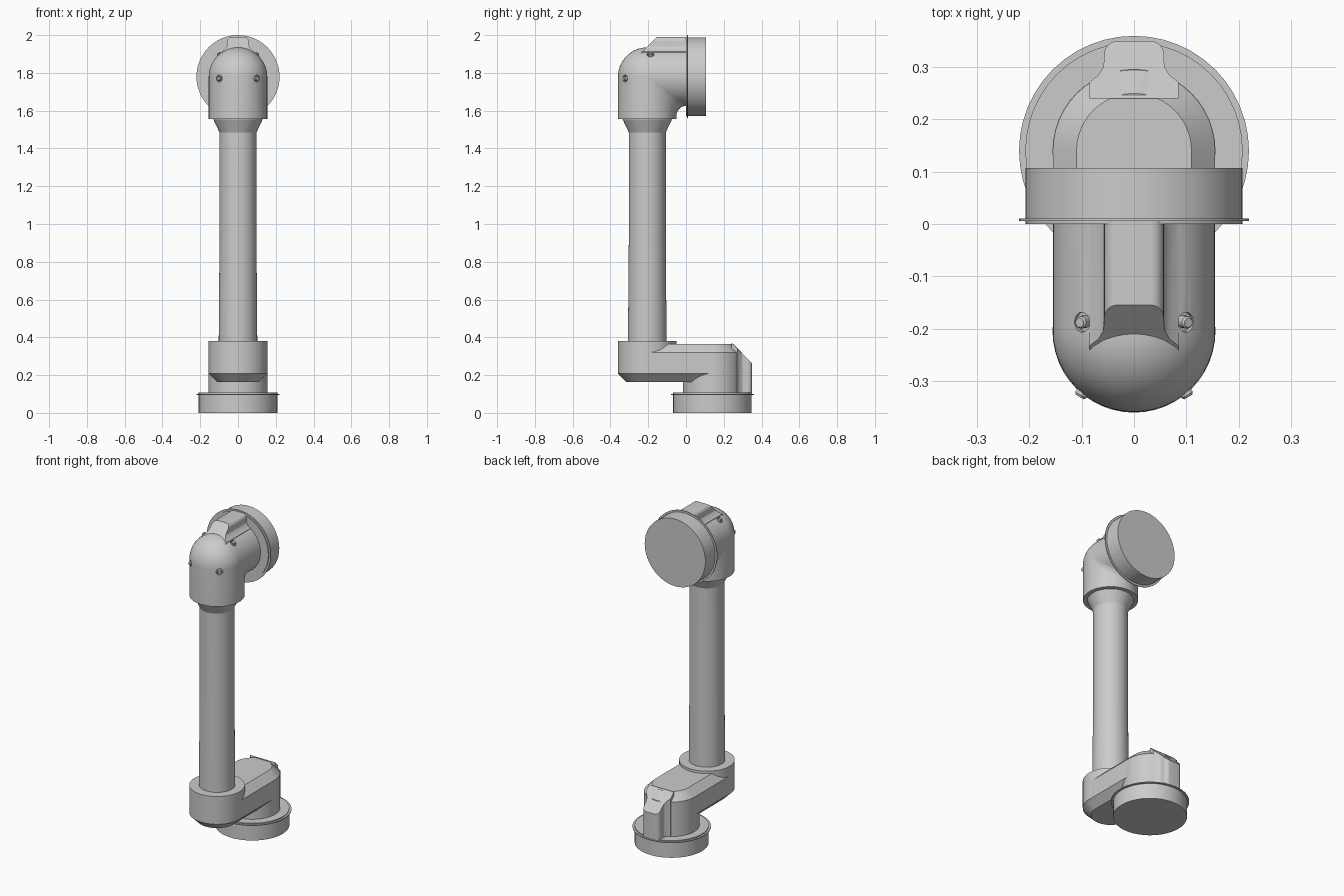
import bpy, bmesh
from math import sin, cos, pi, radians
from mathutils import Matrix, Vector

if "Cube" in bpy.data.objects:
    bpy.data.objects.remove(bpy.data.objects["Cube"])

SEG = 48
ARM_Y, JOINT_Y, TOP_Z, R = -0.205, 0.14, 1.78, 0.155
LOW = Matrix.Translation((0, JOINT_Y, 0))
HIGH = Matrix.Translation((0, 0.107, TOP_Z)) @ Matrix.Rotation(pi / 2, 4, 'X')


def finish(name, bm, matrix=Matrix()):
    bmesh.ops.remove_doubles(bm, verts=bm.verts, dist=1e-5)
    bmesh.ops.transform(bm, matrix=matrix, verts=bm.verts)
    bmesh.ops.recalc_face_normals(bm, faces=bm.faces)
    me = bpy.data.meshes.new(name)
    bm.to_mesh(me)
    bm.free()
    ob = bpy.data.objects.new(name, me)
    bpy.context.collection.objects.link(ob)
    return ob


def skin(bm, rings):
    """Bridge successive closed rings and cap both ends."""
    rings = [[bm.verts.new(p) for p in ring] for ring in rings]
    n = len(rings[0])
    for a, b in zip(rings, rings[1:]):
        for i in range(n):
            j = (i + 1) % n
            bm.faces.new((a[i], a[j], b[j], b[i]))
    bm.faces.new(rings[0])
    bm.faces.new(rings[-1])


def loft(name, profile, matrix=Matrix(), span=0.0, seg=SEG):
    """Round (span 0) or slot-shaped solid from (radius, z) pairs."""
    bm = bmesh.new()
    rings = []
    for r, z in profile:
        ring = []
        for half in (0, 1):
            for i in range(seg // 2 + 1):
                a = pi * half + 2 * pi * i / seg
                ring.append((r * cos(a), r * sin(a) + (0 if half else span), z))
        if not span:
            ring = ring[:seg // 2] + ring[seg // 2 + 1:-1]
        rings.append(ring)
    skin(bm, rings)
    return finish(name, bm, matrix)


def joint(prefix, matrix):
    # Flange disc with a thin rim near its joint face
    loft(prefix + "_flange", [(0.208, 0), (0.208, 0.096), (0.22, 0.096),
                              (0.22, 0.101), (0.208, 0.101), (0.208, 0.107)], matrix)
    # Rib with flared root and sloped end
    half = [(0.085, 0.10), (0.085, 0.132), (0.068, 0.145), (0.059, 0.16), (0.057, 0.175)]
    half += [(0.032 + 0.025 * cos(radians(a)), 0.185 + 0.025 * sin(radians(a)))
             for a in range(0, 91, 15)]
    outline = half + [(-x, y) for x, y in reversed(half)]
    bm = bmesh.new()
    skin(bm, [[(x, y, z) for x, y in outline] for z in (0.1, 0.4)])
    cut = bmesh.ops.bisect_plane(bm, geom=bm.verts[:] + bm.edges[:] + bm.faces[:],
                                 plane_co=(0, 0.21, 0.262), plane_no=(0, 1, 1),
                                 clear_outer=True)
    edges = [e for e in cut['geom_cut'] if isinstance(e, bmesh.types.BMEdge)]
    bmesh.ops.holes_fill(bm, edges=edges)
    finish(prefix + "_rib", bm, matrix)


joint("base", LOW)
joint("top", HIGH)

# Offset lower link: neck, chamfered slot body and tube collar
arm = Matrix.Translation((0, ARM_Y, 0))
loft("base_neck", [(R + .001, 0.1), (R + .001, 0.319)], LOW)
loft("lower_link", [(0.11, 0.163), (R, 0.208), (R, 0.32), (0.11, 0.365)],
     arm, span=JOINT_Y - ARM_Y)
loft("tube_collar", [(R + .001, 0.208), (R + .001, 0.38)], arm)

# Long tube, slightly thicker at the foot and flared under the elbow
loft("arm_tube", [(0.102, 0.3), (0.102, 0.40), (0.098, 0.9), (0.098, 1.485),
                  (0.13, 1.553), (0.13, 1.56)], arm)

# Elbow: each line runs up, turns over an arc, then runs back to the flange
lines = []
for k in range(SEG):
    a = 2 * pi * k / SEG
    s = sin(a)
    x = R * cos(a)
    if s > 0:
        rad, cy, cz = R * s, ARM_Y, TOP_Z
    else:
        rad = -0.05 * s
        cy, cz = ARM_Y - R * s + rad, TOP_Z + R * s - rad
    path = [(x, ARM_Y - R * s, 1.555)]
    for i in range(15):
        t = pi / 2 * i / 14
        path.append((x, cy - rad * cos(t), cz + rad * sin(t)))
    path.append((x, 0.01, TOP_Z + R * s))
    lines.append(path)
bm = bmesh.new()
skin(bm, list(zip(*lines)))
elbow = finish("elbow", bm)

# Screws sunk in round pockets, mirrored left and right
for side in (-1, 1):
    for label, pos, axis in (("front", (0.1, -0.324, 1.77), (0.5, -0.86, 0)),
                             ("upper", (0.1, -0.188, 1.899), (0.5, -0.1, 0.86))):
        direction = Vector((axis[0] * side, axis[1], axis[2]))
        m = (Matrix.Translation((pos[0] * side, pos[1], pos[2]))
             @ direction.to_track_quat('Z', 'Y').to_matrix().to_4x4())
        cutter = loft("pocket_cutter", [(0.019, -0.014), (0.019, 0.04)], m, seg=20)
        cutter.hide_render = True
        mod = elbow.modifiers.new("pocket", 'BOOLEAN')
        mod.operation, mod.object, mod.solver = 'DIFFERENCE', cutter, 'EXACT'
        bpy.context.view_layer.objects.active = elbow
        bpy.ops.object.modifier_apply(modifier=mod.name)
        bpy.data.objects.remove(cutter)
        loft(label + "_screw_" + ("left" if side < 0 else "right"),
             [(0.012, -0.02), (0.012, 0.004), (0.009, 0.008)], m, seg=16)

# Smooth shading with crisp edges
for ob in bpy.context.collection.objects:
    bpy.ops.object.select_all(action='DESELECT')
    ob.select_set(True)
    bpy.context.view_layer.objects.active = ob
    bpy.ops.object.shade_smooth_by_angle(angle=radians(22))
